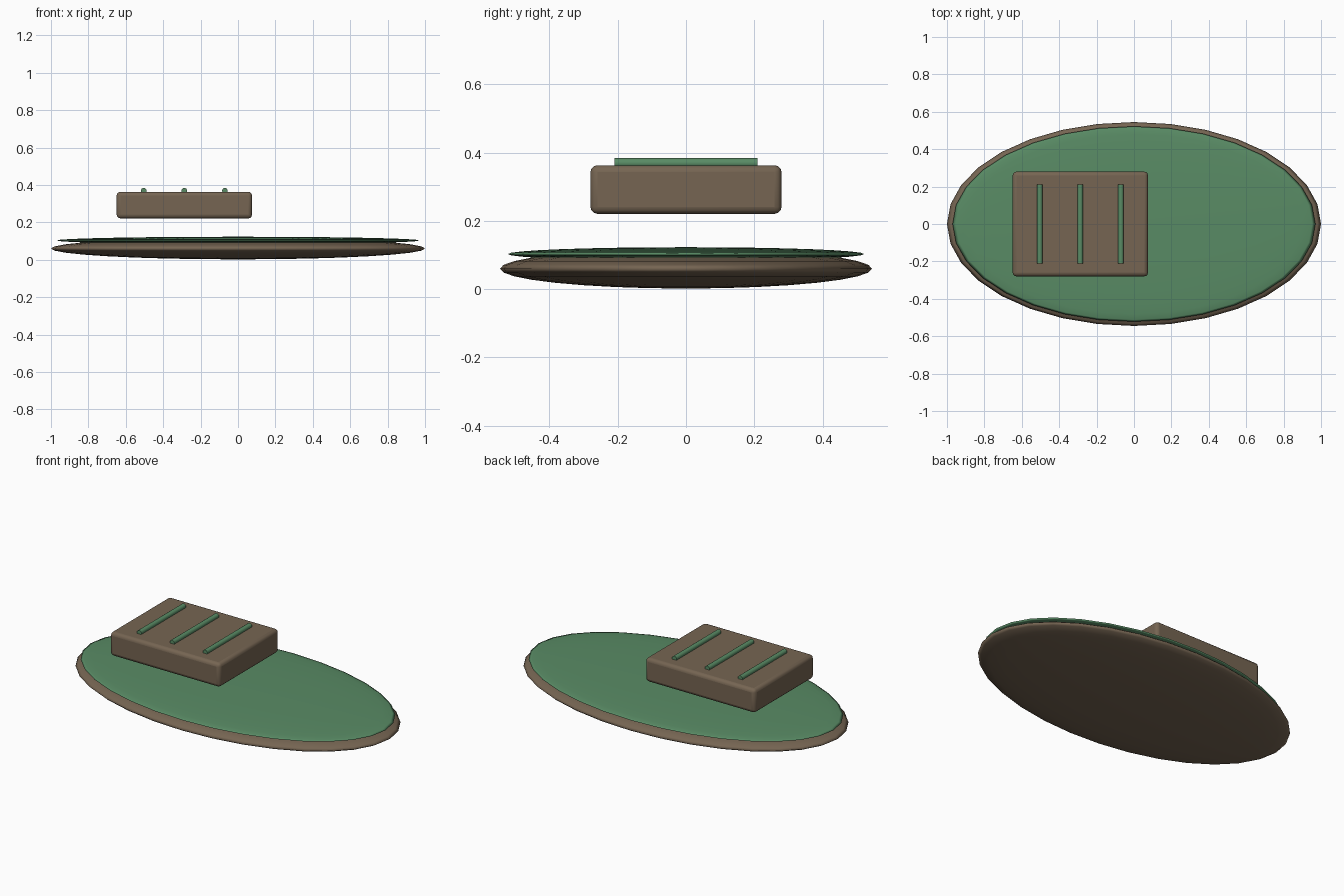
import bpy
import math

cube = bpy.data.objects.get("Cube")
if cube:
    bpy.data.objects.remove(cube, do_unlink=True)


def make_material(name, rgb):
    mat = bpy.data.materials.new(name)
    mat.use_nodes = True
    mat.diffuse_color = (*rgb, 1)
    mat.node_tree.nodes["Principled BSDF"].inputs["Base Color"].default_value = (*rgb, 1)
    return mat


brown = make_material("earth brown", (0.18, 0.13, 0.085))
green = make_material("moss green", (0.1, 0.26, 0.13))


def finish(name, mat, smooth_angle):
    ob = bpy.context.object
    ob.name = name
    ob.data.materials.append(mat)
    bpy.ops.object.transform_apply(location=False, rotation=True, scale=True)
    bpy.ops.object.shade_smooth_by_angle(angle=math.radians(smooth_angle))
    return ob


# Flattened ellipsoids: brown base with a thin green top
def disc(name, mat, z, radii):
    bpy.ops.mesh.primitive_uv_sphere_add(segments=32, ring_count=16, radius=1, location=(0, 0, z))
    bpy.context.object.scale = radii
    return finish(name, mat, 180)


disc("base_disc", brown, 0.06, (1, 0.545, 0.058))
disc("top_disc", green, 0.103, (0.97, 0.522, 0.02))

# Rounded block hovering above the discs
block_x, block_top = -0.287, 0.363
bpy.ops.mesh.primitive_cube_add(size=1, location=(block_x, 0, 0.292))
bpy.context.object.scale = (0.724, 0.56, 0.142)
block = finish("block", brown, 40)
bevel = block.modifiers.new("rounded_edges", 'BEVEL')
bevel.width = 0.02
bevel.segments = 3

# Three thin rods across the block's top
for i, label in enumerate(("right", "middle", "left")):
    bpy.ops.mesh.primitive_cylinder_add(
        vertices=16, radius=0.015, depth=0.42,
        location=(block_x + (i - 1) * 0.217, 0, block_top + 0.006),
        rotation=(math.pi / 2, 0, 0))
    finish(label + "_rod", green, 40)
